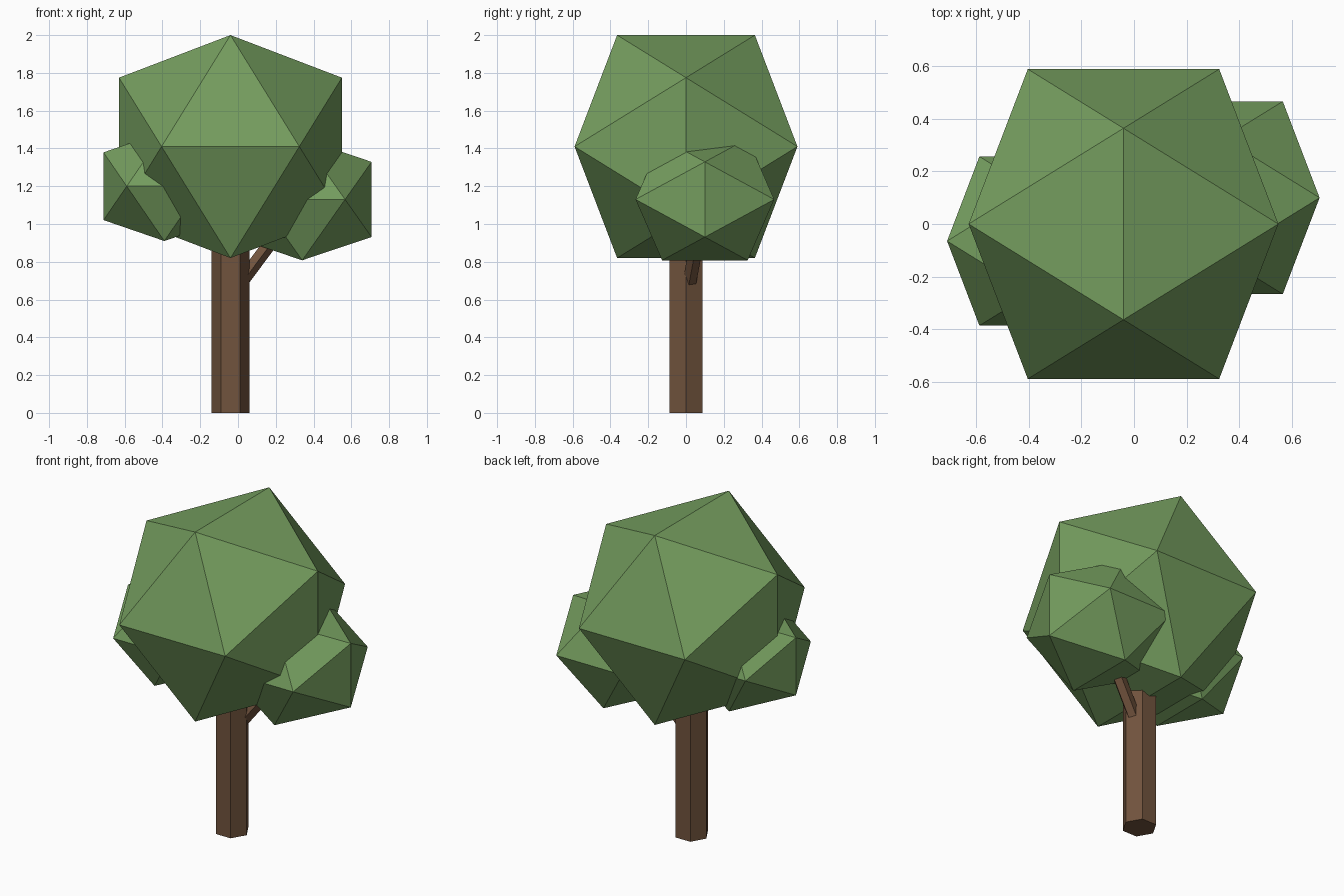
import bpy
import bmesh
from math import sqrt
from mathutils import Vector, Matrix

if "Cube" in bpy.data.objects:
    bpy.data.objects.remove(bpy.data.objects["Cube"])


def material(name, rgb):
    m = bpy.data.materials.new(name)
    m.diffuse_color = (*rgb, 1.0)
    m.use_nodes = True
    m.node_tree.nodes["Principled BSDF"].inputs["Base Color"].default_value = m.diffuse_color
    return m


LEAF = material("leaf green", (0.175, 0.335, 0.112))
BARK = material("bark brown", (0.165, 0.087, 0.047))


def finish(name, bm, mat):
    bmesh.ops.recalc_face_normals(bm, faces=bm.faces)
    mesh = bpy.data.meshes.new(name)
    bm.to_mesh(mesh)
    bm.free()
    mesh.materials.append(mat)
    obj = bpy.data.objects.new(name, mesh)
    bpy.context.collection.objects.link(obj)
    return obj


def leaf_clump(name, center, half_size):
    """Icosahedron from three golden rectangles, scaled to half_size."""
    g = (sqrt(5) - 1) / 2
    bm = bmesh.new()
    for a in (-1, 1):
        for b in (-g, g):
            for p in ((0, b, a), (a, 0, b), (b, a, 0)):
                bm.verts.new([c + s * v for c, s, v in zip(center, half_size, p)])
    bmesh.ops.convex_hull(bm, input=bm.verts)
    return finish(name, bm, LEAF)


def limb(name, start, end, radius, sides, turn=0.0):
    """Straight prism running from start to end."""
    start, end = Vector(start), Vector(end)
    axis = end - start
    spin = axis.to_track_quat('Z', 'Y').to_matrix().to_4x4()
    bm = bmesh.new()
    bmesh.ops.create_cone(
        bm, cap_ends=True, segments=sides, radius1=radius, radius2=radius,
        depth=axis.length,
        matrix=Matrix.Translation((start + end) / 2) @ spin @ Matrix.Rotation(turn, 4, 'Z'))
    return finish(name, bm, BARK)


# Trunk: hexagonal post with corners pointing left and right
limb("trunk", (-0.04, 0, 0), (-0.04, 0, 1.2), 0.1, 6, 1.5708)

# Side branch reaching into the right clump
limb("branch", (-0.02, 0.01, 0.645), (0.34, 0.1, 1.13), 0.038, 5, 0.3)

# Crown and the two smaller clumps
leaf_clump("crown", (-0.04, 0, 1.41), (0.59, 0.59, 0.59))
leaf_clump("right_clump", (0.34, 0.1, 1.13), (0.367, 0.367, 0.322))
leaf_clump("left_clump", (-0.39, -0.065, 1.2), (0.322, 0.322, 0.29))
